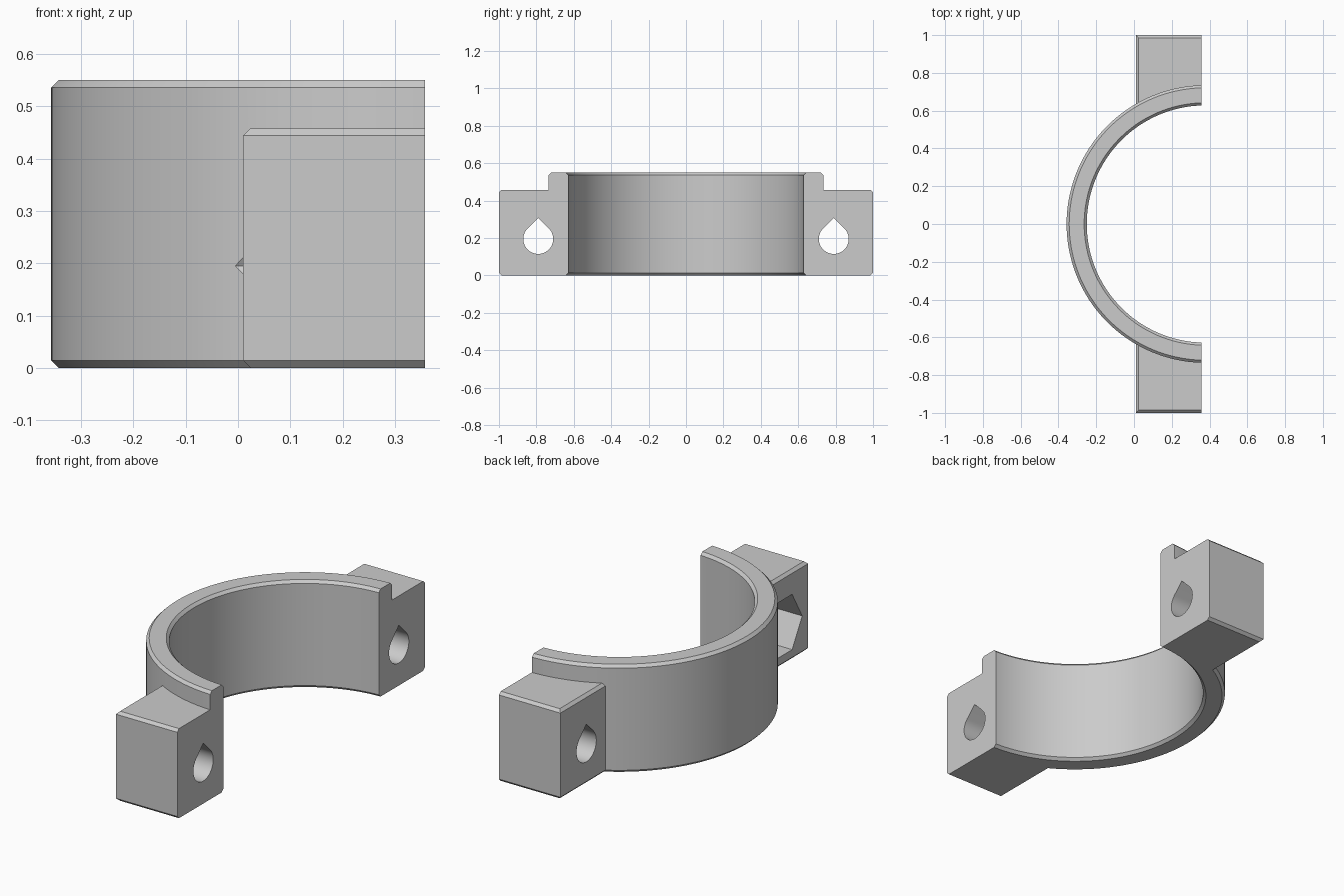
import bpy
import bmesh
from math import cos, sin, pi, radians
from mathutils import Matrix, Vector

CX = 0.378          # axis of the bore, just beyond the split face
SPLIT = 0.357       # plane of the split face
TOP, LUG_TOP = 0.55, 0.458
OUTER, BORE = 0.735, 0.628
CH = 0.014          # chamfer
HOLE_Y, HOLE_Z = 0.79, 0.195

if "Cube" in bpy.data.objects:
    bpy.data.objects.remove(bpy.data.objects["Cube"], do_unlink=True)

grey = bpy.data.materials.new("plain grey")
grey.use_nodes = True
colour = (0.6, 0.6, 0.6, 1)
grey.diffuse_color = colour
grey.node_tree.nodes["Principled BSDF"].inputs["Base Color"].default_value = colour


def make_object(name, bm):
    bmesh.ops.recalc_face_normals(bm, faces=bm.faces)
    mesh = bpy.data.meshes.new(name)
    bm.to_mesh(mesh)
    bm.free()
    mesh.materials.append(grey)
    obj = bpy.data.objects.new(name, mesh)
    bpy.context.collection.objects.link(obj)
    return obj


def loft(name, rings):
    """Closed solid through matching loops of points."""
    bm = bmesh.new()
    loops = [[bm.verts.new(p) for p in ring] for ring in rings]
    n = len(loops[0])
    for a, b in zip(loops, loops[1:]):
        for i in range(n):
            j = (i + 1) % n
            bm.faces.new((a[i], a[j], b[j], b[i]))
    bm.faces.new(loops[0])
    bm.faces.new(loops[-1])
    return make_object(name, bm)


def lathe(name, profile, n=144):
    return loft(name, [[(CX + r * cos(2 * pi * i / n), r * sin(2 * pi * i / n), z)
                        for i in range(n)] for r, z in profile])


def chamfered_lug(name, side):
    """Block with its outer and rear edges chamfered at top and bottom."""
    def section(inset, z):
        x, y = 0.01 + inset, 1 - inset
        return [(x, side * 0.4, z), (x, side * y, z), (0.5, side * y, z), (0.5, side * 0.4, z)]
    return loft(name, [section(CH, 0), section(0, CH),
                       section(0, LUG_TOP - CH), section(CH, LUG_TOP)])


def prism_x(name, outline, x0, x1):
    return loft(name, [[(x, y, z) for y, z in outline] for x in (x0, x1)])


def combine(target, tool, operation):
    mod = target.modifiers.new(tool.name, "BOOLEAN")
    mod.object, mod.operation, mod.solver = tool, operation, "EXACT"
    bpy.context.view_layer.objects.active = target
    bpy.ops.object.modifier_apply(modifier=mod.name)
    bpy.data.objects.remove(tool, do_unlink=True)


# Round body with chamfered rims, joined to both lugs
clamp = lathe("half_clamp", [(OUTER - CH, 0), (OUTER, CH), (OUTER, TOP - CH), (OUTER - CH, TOP)])
for side in (-1, 1):
    combine(clamp, chamfered_lug("lug", side), "UNION")

# Bore, flared at both rims
combine(clamp, lathe("bore_cutter", [(BORE + 2 * CH, -CH), (BORE, CH), (BORE, TOP - CH),
                                     (BORE + 2 * CH, TOP + CH)]), "DIFFERENCE")

# Teardrop bolt holes through the lugs
for side in (-1, 1):
    r = 0.08
    outline = [(side * HOLE_Y + r * cos(radians(a)), HOLE_Z + r * sin(radians(a)))
               for a in range(135, 406, 9)]
    outline.append((side * HOLE_Y, HOLE_Z + r * 2 ** 0.5))
    combine(clamp, prism_x("hole_cutter", outline, -0.2, 0.6), "DIFFERENCE")

# Hexagonal nut pocket in the rear of the front lug
hexagon = [(-HOLE_Y + 0.163 * cos(pi * i / 3), HOLE_Z + 0.163 * sin(pi * i / 3)) for i in range(6)]
combine(clamp, prism_x("nut_cutter", hexagon, -0.1, 0.16), "DIFFERENCE")

# Flat split face
bm = bmesh.new()
bmesh.ops.create_cube(bm, size=1, matrix=Matrix.Translation((SPLIT + 1, 0, 0.5))
                      @ Matrix.Diagonal(Vector((2, 3, 2, 1))))
combine(clamp, make_object("split_cutter", bm), "DIFFERENCE")

bpy.ops.object.select_all(action="DESELECT")
clamp.select_set(True)
bpy.context.view_layer.objects.active = clamp
bpy.ops.object.shade_smooth_by_angle(angle=radians(25))
